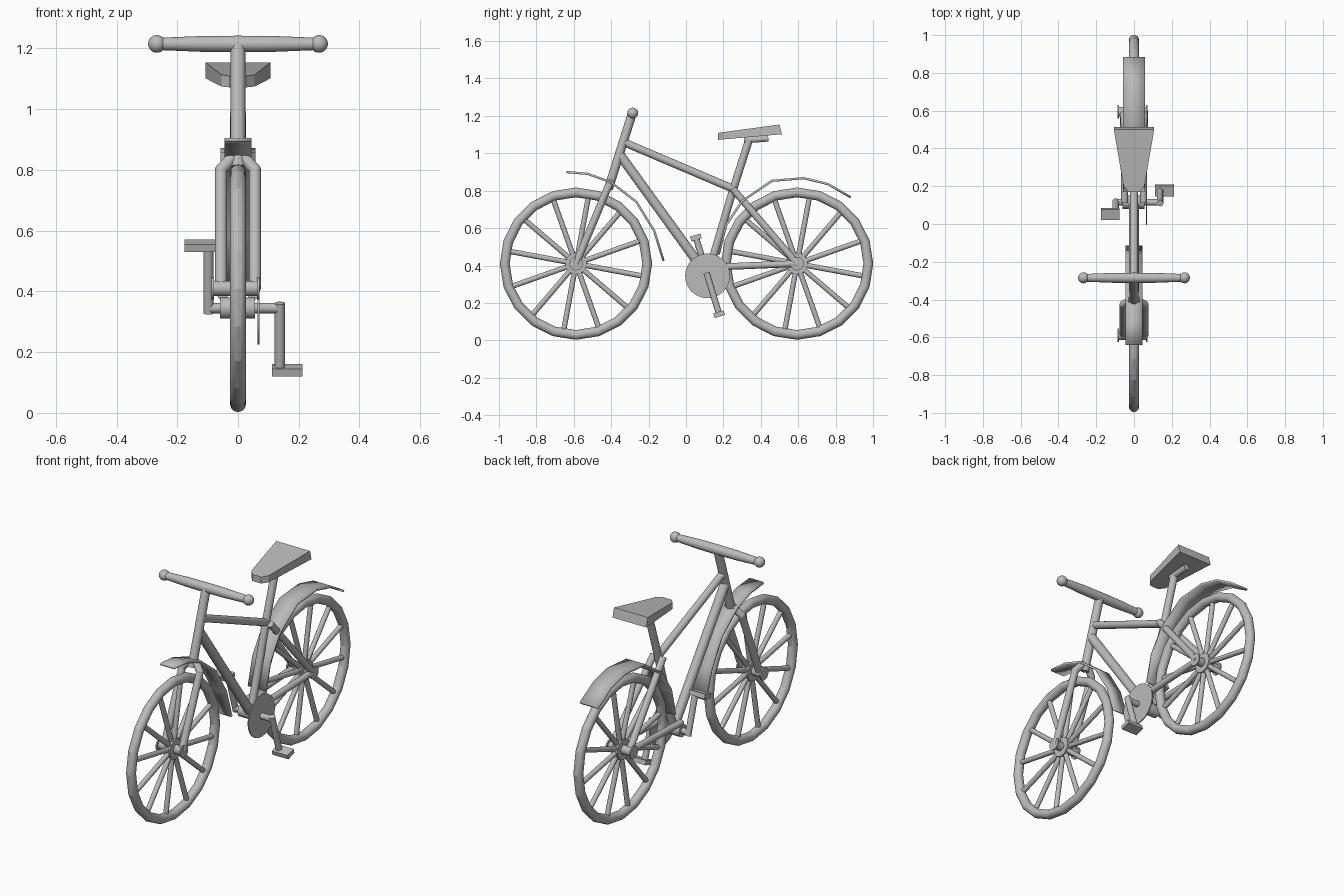
import bpy, bmesh, math
from mathutils import Vector, Matrix

cube = bpy.data.objects.get("Cube")
if cube:
    bpy.data.objects.remove(cube, do_unlink=True)

grey = bpy.data.materials.new("plain grey")
grey.use_nodes = True
grey.diffuse_color = (0.5, 0.5, 0.5, 1)
grey.node_tree.nodes["Principled BSDF"].inputs["Base Color"].default_value = (0.5, 0.5, 0.5, 1)


def finish(name, bm, angle=16.5):
    """Turn a bmesh into a named, shaded object."""
    bmesh.ops.recalc_face_normals(bm, faces=bm.faces[:])
    mesh = bpy.data.meshes.new(name)
    bm.to_mesh(mesh)
    bm.free()
    mesh.materials.append(grey)
    obj = bpy.data.objects.new(name, mesh)
    bpy.context.collection.objects.link(obj)
    bpy.ops.object.select_all(action='DESELECT')
    obj.select_set(True)
    bpy.context.view_layer.objects.active = obj
    bpy.ops.object.shade_smooth_by_angle(angle=math.radians(angle))
    return obj


def rod(bm, a, b, r1, r2=None, sides=24):
    """Capped cylinder or cone between two points."""
    a, b = Vector(a), Vector(b)
    d = b - a
    m = Matrix.Translation((a + b) / 2) @ d.to_track_quat('Z', 'Y').to_matrix().to_4x4()
    bmesh.ops.create_cone(bm, cap_ends=True, segments=sides, radius1=r1,
                          radius2=r1 if r2 is None else r2, depth=d.length, matrix=m)


def ball(bm, p, r):
    bmesh.ops.create_uvsphere(bm, u_segments=24, v_segments=16, radius=r,
                              matrix=Matrix.Translation(p))


def tube(name, points, r):
    """Round tube along a path, with ball joints at the bends."""
    bm = bmesh.new()
    for a, b in zip(points, points[1:]):
        rod(bm, a, b, r)
    for p in points[1:-1]:
        ball(bm, p, r)
    return finish(name, bm)


def wheel(side, y):
    """Tyre, spokes and hub."""
    z, big, small = 0.41, 0.381, 0.026
    bm = bmesh.new()
    ring = [bm.verts.new((small * math.cos(t), y, z + big + small * math.sin(t)))
            for t in (math.tau * i / 24 for i in range(24))]
    edges = [bm.edges.new((ring[i - 1], ring[i])) for i in range(24)]
    bmesh.ops.spin(bm, geom=ring + edges, cent=(0, y, z), axis=(1, 0, 0),
                   angle=math.tau, steps=20, use_merge=True)
    bmesh.ops.remove_doubles(bm, verts=bm.verts[:], dist=0.0005)
    finish(side + "_tyre", bm)

    bm = bmesh.new()
    for i in range(12):
        t = math.radians(30 * i - 10.5)
        c, s = math.cos(t), math.sin(t)
        rod(bm, (0, y + 0.03 * c, z + 0.03 * s), (0, y + big * c, z + big * s), 0.014, sides=16)
    finish(side + "_spokes", bm)

    bm = bmesh.new()
    rod(bm, (-0.08, y, z), (0.07, y, z), 0.025)
    rod(bm, (-0.02, y, z), (0.02, y, z), 0.057)
    for x in (-0.083, 0.067):
        rod(bm, (x - 0.004, y, z), (x + 0.004, y, z), 0.036)
    finish(side + "_hub", bm)


def fender(name, path, half):
    """Thin flat strip following a side path."""
    bm = bmesh.new()
    rows = [[bm.verts.new((x, y, z)) for x in (-half, half)] for y, z in path]
    for a, b in zip(rows, rows[1:]):
        bm.faces.new((a[0], a[1], b[1], b[0]))
    obj = finish(name, bm, 1)
    mod = obj.modifiers.new("thickness", 'SOLIDIFY')
    mod.thickness = 0.012
    mod.offset = 0


# Wheels and fenders
front_y, rear_y, axle_z = -0.588, 0.594, 0.41
wheel("front", front_y)
wheel("rear", rear_y)
fender("front_fender", [(-.64, .9), (-.525, .89), (-.4, .845), (-.265, .74),
                        (-.17, .585), (-.12, .425)], 0.045)
fender("rear_fender", [(.88, .765), (.76, .835), (.63, .867), (.46, .853),
                       (.3, .745), (.215, .617), (.175, .46)], 0.057)

# Frame
bottom = (0, 0.115, 0.345)
cluster = (0, 0.253, 0.81)
tube("steerer", [(0, -0.415, 0.81), (0, -0.287, 1.215)], 0.024)
tube("top_tube", [(0, -0.335, 1.06), cluster], 0.021)
tube("down_tube", [(0, -0.352, 0.99), bottom], 0.026)
tube("seat_tube", [bottom, cluster, (0, 0.338, 1.075)], 0.021)
tube("bottom_bracket", [(-0.06, 0.115, 0.345), (0.056, 0.115, 0.345)], 0.035)
for side, s in (("left", 1), ("right", -1)):
    x = s * 0.056
    tube(side + "_fork_blade", [(x, front_y, axle_z), (x, -0.425, 0.8),
                                (s * 0.015, -0.405, 0.845)], 0.02)
    tube(side + "_seat_stay", [(s * 0.03, 0.25, 0.81), (x, rear_y, axle_z)], 0.019)
    tube(side + "_chain_stay", [(s * 0.05, 0.115, 0.39), (x, rear_y, axle_z)], 0.018)

# Handlebar with round ends
bm = bmesh.new()
for s in (1, -1):
    rod(bm, (0, -0.285, 1.215), (s * 0.12, -0.285, 1.215), 0.027, 0.026)
    rod(bm, (s * 0.12, -0.285, 1.215), (s * 0.265, -0.285, 1.215), 0.026, 0.02)
    ball(bm, (s * 0.267, -0.285, 1.215), 0.029)
finish("handlebar", bm)

# Saddle and its rail
tube("saddle_rail", [(0, 0.31, 1.07), (0, 0.44, 1.08)], 0.017)
outline = [(0.107, 0.5), (0.055, 0.2), (0.028, 0.17), (-0.028, 0.17), (-0.055, 0.2), (-0.107, 0.5)]
bm = bmesh.new()
top = [bm.verts.new((x, y, 1.109 + (y - 0.17) * 0.136)) for x, y in outline]
low = [bm.verts.new((x, y + (0.013 if y > 0.4 else 0), 1.072 + (y - 0.17) * 0.09))
       for x, y in outline]
bm.faces.new(top)
bm.faces.new(low[::-1])
for i in range(len(outline)):
    bm.faces.new((top[i - 1], low[i - 1], low[i], top[i]))
finish("saddle", bm, 1)

# Chainring, crank axle, cranks and pedals
tube("chainring", [(0.064, 0.115, 0.345), (0.07, 0.115, 0.345)], 0.12)
tube("crank_axle", [(-0.1, 0.115, 0.345), (0.13, 0.115, 0.345)], 0.017)
for side, x, s, px in (("left", 0.138, 1, 0.162), ("right", -0.097, -1, -0.126)):
    arm = Vector((0, 0.062, -0.205)) * s
    hub = Vector((x, 0.115, 0.345))
    tube(side + "_crank", [hub - arm * 0.08, hub + arm], 0.017)
    bm = bmesh.new()
    end = hub + arm
    m = (Matrix.Translation((px, end.y, end.z)) @ Matrix.Rotation(math.radians(17), 4, 'X')
         @ Matrix.Diagonal((0.1, 0.058, 0.026, 1)))
    bmesh.ops.create_cube(bm, size=1, matrix=m)
    finish(side + "_pedal", bm, 1)
